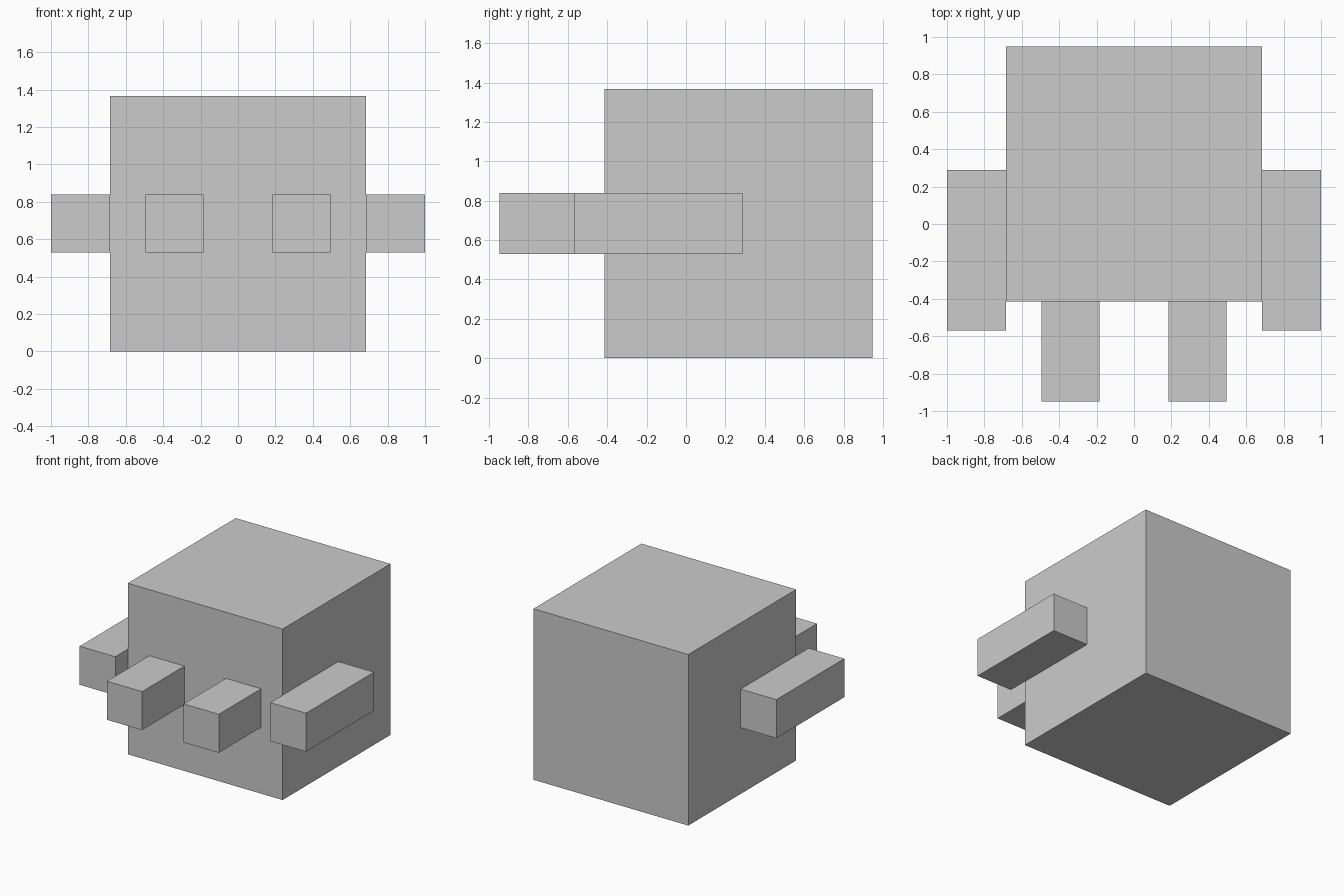
import bpy
from mathutils import Vector

if "Cube" in bpy.data.objects:
    bpy.data.objects.remove(bpy.data.objects["Cube"])


def box(name, lo, hi):
    """Box spanning two opposite corners."""
    lo, hi = Vector(lo), Vector(hi)
    bpy.ops.mesh.primitive_cube_add(size=1, location=(lo + hi) / 2)
    obj = bpy.context.object
    obj.name = name
    obj.scale = hi - lo
    bpy.ops.object.transform_apply(location=True, rotation=False, scale=True)
    return obj


def mirror_x(obj):
    obj.modifiers.new("Mirror", "MIRROR").use_axis[0] = True
    # mirror across the world centre
    bpy.context.scene.cursor.location = (0, 0, 0)
    return obj


# Large cube body
box("body", (-0.684, -0.414, 0), (0.684, 0.948, 1.366))

# Paired side arms and front legs, all at the same height
Z0, Z1 = 0.53, 0.838
mirror_x(box("side_arms", (0.685, -0.57, Z0), (1.0, 0.288, Z1)))
mirror_x(box("front_legs", (0.184, -0.948, Z0), (0.494, -0.414, Z1)))
